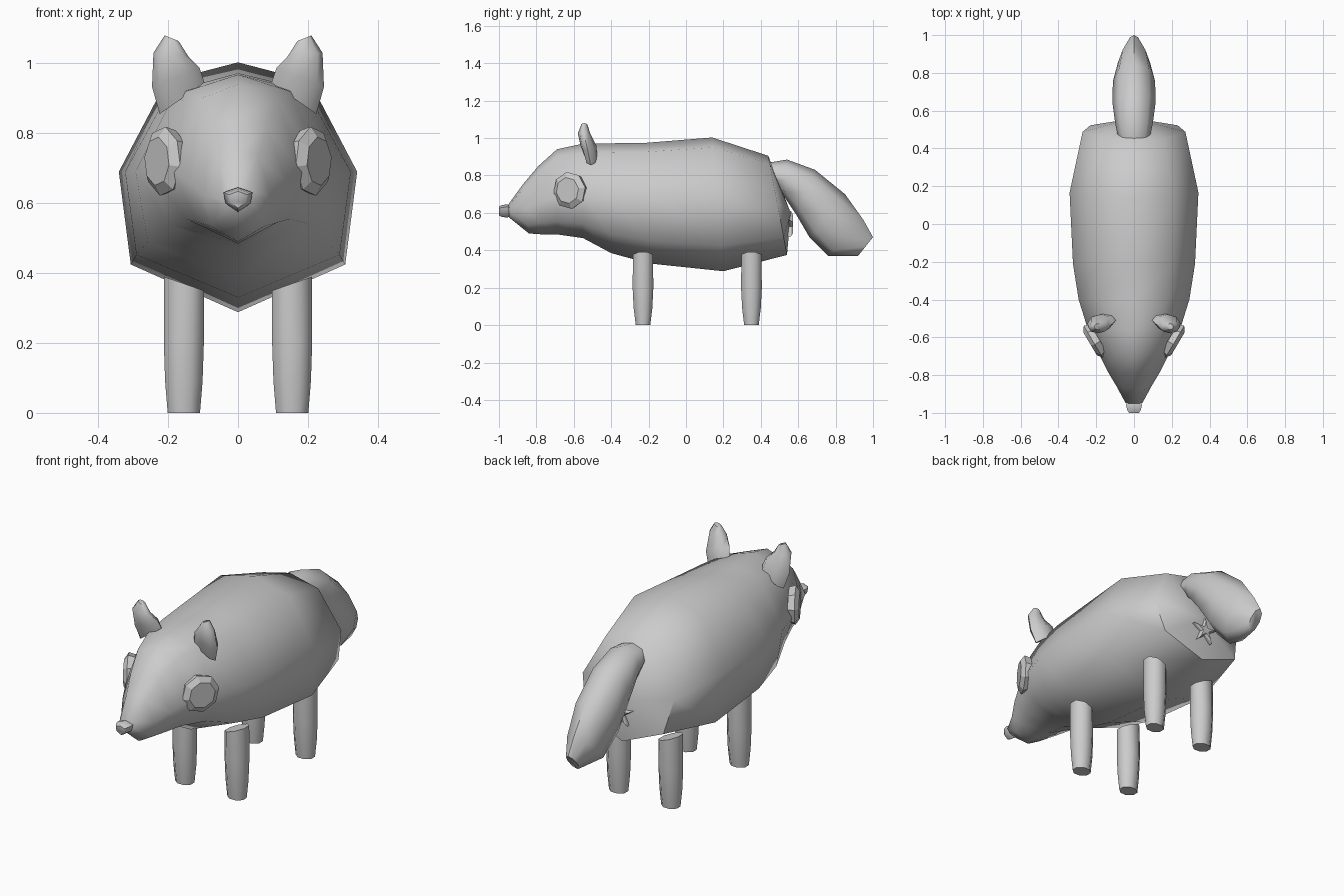
import bpy, bmesh, math
from mathutils import Vector

if "Cube" in bpy.data.objects:
    bpy.data.objects.remove(bpy.data.objects["Cube"], do_unlink=True)

grey = bpy.data.materials.new("plain grey")
grey.diffuse_color = (0.6, 0.6, 0.6, 1)
grey.use_nodes = True
grey.node_tree.nodes["Principled BSDF"].inputs["Base Color"].default_value = (0.6, 0.6, 0.6, 1)


def loft(name, rings, start=None, end=None, angle=60):
    """Skin closed rings; close the ends with a fan to a point or a flat face."""
    bm = bmesh.new()
    loops = [[bm.verts.new(p) for p in ring] for ring in rings]
    n = len(loops[0])
    for a, b in zip(loops, loops[1:]):
        for i in range(n):
            j = (i + 1) % n
            bm.faces.new((a[i], a[j], b[j], b[i]))
    for loop, tip in ((loops[0], start), (loops[-1], end)):
        if tip is None:
            bm.faces.new(loop)
        else:
            v = bm.verts.new(tip)
            for i in range(n):
                bm.faces.new((loop[i], loop[(i + 1) % n], v))
    bmesh.ops.recalc_face_normals(bm, faces=bm.faces)
    mesh = bpy.data.meshes.new(name)
    bm.to_mesh(mesh)
    bm.free()
    mesh.materials.append(grey)
    obj = bpy.data.objects.new(name, mesh)
    bpy.context.collection.objects.link(obj)
    bpy.ops.object.select_all(action='DESELECT')
    bpy.context.view_layer.objects.active = obj
    obj.select_set(True)
    bpy.ops.object.shade_smooth_by_angle(angle=math.radians(angle))
    return obj


def circle(n, offset=0.0):
    return [(math.cos(2 * math.pi * (i + offset) / n),
             math.sin(2 * math.pi * (i + offset) / n)) for i in range(n)]


# Body and head: y of top, y of bottom, top z, widest z, bottom z, half width, jaw factor
stations = [
    (-0.950, -0.945, 0.645, 0.610, 0.575, 0.045, 0.70),
    (-0.870, -0.840, 0.755, 0.620, 0.490, 0.095, 0.80),
    (-0.790, -0.770, 0.850, 0.660, 0.485, 0.140, 0.80),
    (-0.690, -0.690, 0.940, 0.690, 0.485, 0.185, 0.80),
    (-0.560, -0.550, 0.968, 0.690, 0.465, 0.245, 0.82),
    (-0.400, -0.400, 0.972, 0.690, 0.385, 0.293, 0.88),
    (-0.220, -0.200, 0.974, 0.690, 0.330, 0.323, 0.90),
    (0.140, 0.200, 1.003, 0.690, 0.288, 0.341, 0.90),
    (0.440, 0.540, 0.905, 0.650, 0.375, 0.272, 0.85),
]


def body_ring(y_top, y_bottom, top, mid, bottom, w, jaw):
    half = [(0, top), (0.6 * w, mid + 0.83 * (top - mid)), (w, mid),
            (jaw * w, bottom + 0.34 * (mid - bottom)), (0, bottom)]
    pts = half + [(-x, z) for x, z in half[3:0:-1]]
    return [(x, y_top + (y_bottom - y_top) * (top - z) / (top - bottom), z) for x, z in pts]


loft("body", [body_ring(*s) for s in stations], end=(0, 0.56, 0.60))

# Nose
shield = [(-1, 0.6), (0, 1), (1, 0.6), (0.85, -0.3), (0, -1), (-0.85, -0.3)]
loft("nose", [[(x * w, y, 0.61 + z * h) for x, z in shield]
              for y, w, h in ((-0.935, 0.036, 0.03), (-0.96, 0.042, 0.035),
                              (-0.985, 0.036, 0.031), (-1.0, 0.026, 0.024))])

# Tail: top and bottom edge points (y, z) with half width
tail = [((0.45, 0.87), (0.47, 0.75), 0.085), ((0.54, 0.885), (0.53, 0.68), 0.10),
        ((0.69, 0.83), (0.59, 0.59), 0.114), ((0.85, 0.70), (0.66, 0.47), 0.112),
        ((0.95, 0.56), (0.76, 0.37), 0.085), ((1.0, 0.47), (0.92, 0.37), 0.03)]
tail_rings = []
for t, b, w in tail:
    t, b = Vector(t), Vector(b)
    mid, half = (t + b) / 2, (t - b) / 2
    ring = []
    for c, s in circle(8):
        p = mid + half * s
        ring.append((c * w, p.x, p.y))
    tail_rings.append(ring)
loft("tail", tail_rings)

# Small star under the tail
star = [((0.075 if i % 2 == 0 else 0.026) * math.sin(i * math.pi / 5),
         (0.075 if i % 2 == 0 else 0.026) * math.cos(i * math.pi / 5)) for i in range(10)]
loft("rear_star", [[(x * k, y, 0.535 + z * k) for x, z in star]
                   for y, k in ((0.54, 1), (0.562, 1), (0.572, 0.7))], angle=30)

# Paired parts
for side, sx in (("left", 1), ("right", -1)):
    # Legs
    for place, cy in (("front", -0.23), ("back", 0.35)):
        rings = []
        for z, rx, ry in ((0, 0.05, 0.042), (0.09, 0.058, 0.054),
                          (0.20, 0.062, 0.06), (0.37, 0.062, 0.058)):
            tilt = 0.35 if z > 0.3 else 0
            rings.append([(sx * (0.155 + c * rx), cy + s * ry, z + c * rx * tilt)
                          for c, s in circle(8, 0.5)])
        loft(f"{side}_{place}_leg", rings, angle=50)

    # Ears: z, centre x, centre y, half width, half depth, slope
    rings = []
    for z, cx, cy, w, d, slope in ((0.900, 0.160, -0.510, 0.064, 0.036, -0.7),
                                   (0.960, 0.178, -0.525, 0.068, 0.046, -0.4),
                                   (1.025, 0.192, -0.548, 0.050, 0.036, 0.1),
                                   (1.072, 0.190, -0.545, 0.020, 0.018, 0.4)):
        rings.append([(sx * (cx + c * w), cy + s * d * (1 if s > 0 else 0.85), z + c * w * slope)
                      for c, s in circle(8)])
    loft(f"{side}_ear", rings)

    # Eyes: bevelled octagonal discs facing outward and forward
    normal = Vector((0.86 * sx, -0.51, 0))
    across = Vector((0.51 * sx, 0.86, 0))
    centre = Vector((0.212 * sx, -0.622, 0.72))
    rings = []
    for depth, r in ((-0.03, 0.09), (0.004, 0.1), (0.024, 0.07)):
        rings.append([centre + normal * depth + across * (c * r) + Vector((0, 0, s * r))
                      for c, s in circle(8, 0.2)])
    loft(f"{side}_eye", rings, angle=25)
